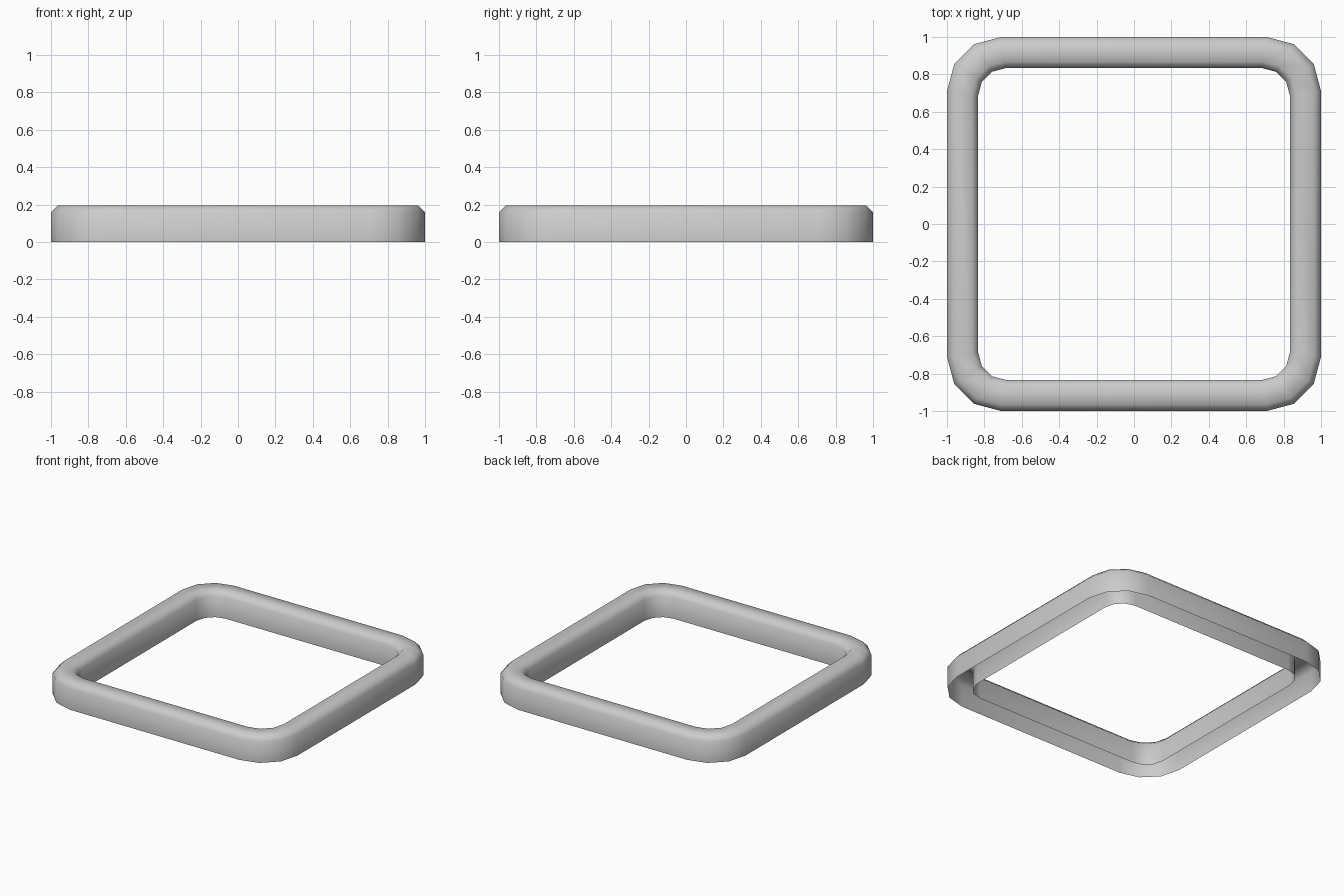
import bpy, bmesh, math

if "Cube" in bpy.data.objects:
    bpy.data.objects.remove(bpy.data.objects["Cube"])


def rounded_square(half, radius, z, steps=3):
    """Outline of a square with arc corners, anticlockwise."""
    c = half - radius
    pts = []
    for k in range(4):
        sx, sy = ((1, 1), (-1, 1), (-1, -1), (1, -1))[k]
        for i in range(steps + 1):
            a = math.radians(90 * k + 90 * i / steps)
            pts.append((sx * c + radius * math.cos(a), sy * c + radius * math.sin(a), z))
    return pts


# Cross-section from outer foot over the top to inner foot: half width, corner radius, height
profile = [
    (1.0, 0.29, 0.0),
    (1.0, 0.29, 0.16),
    (0.965, 0.255, 0.195),
    (0.868, 0.18, 0.195),
    (0.833, 0.145, 0.16),
    (0.833, 0.145, 0.0),
]

# Hollow frame, open underneath
bm = bmesh.new()
loops = [[bm.verts.new(p) for p in rounded_square(*row)] for row in profile]
for a, b in zip(loops, loops[1:]):
    n = len(a)
    for i in range(n):
        j = (i + 1) % n
        bm.faces.new((a[i], a[j], b[j], b[i])).smooth = True
mesh = bpy.data.meshes.new("square_frame")
bm.to_mesh(mesh)
bm.free()
frame = bpy.data.objects.new("square_frame", mesh)
bpy.context.collection.objects.link(frame)
